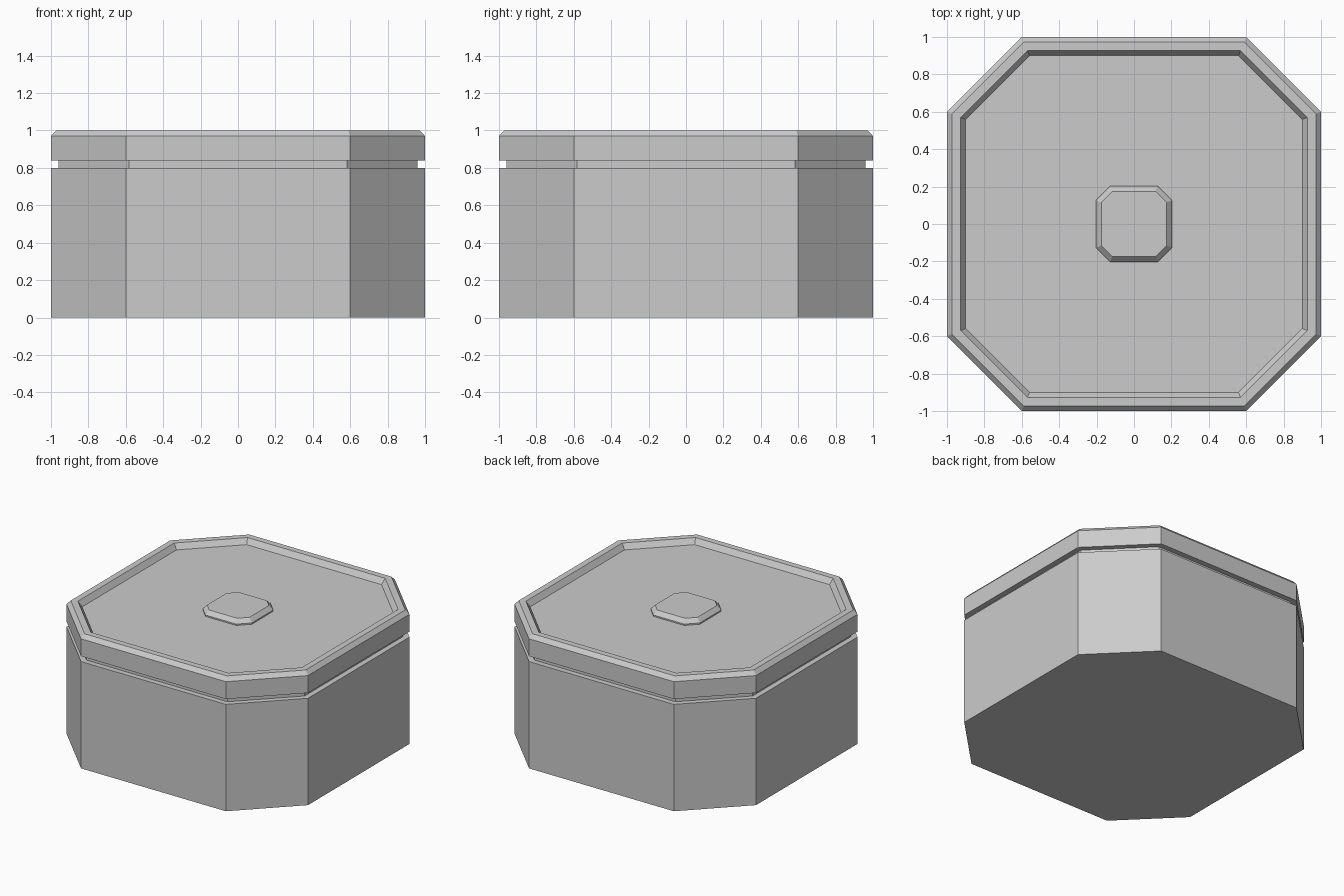
import bpy, bmesh

if "Cube" in bpy.data.objects:
    bpy.data.objects.remove(bpy.data.objects["Cube"])

def octagon(half, flat, inset, z):
    # chamfered square, inset evenly from every side
    h, c = half - inset, flat - inset * 0.4142
    return [(c, -h, z), (h, -c, z), (h, c, z), (c, h, z),
            (-c, h, z), (-h, c, z), (-h, -c, z), (-c, -h, z)]

def loft(name, half, flat, profile):
    # stack octagon rings from (inset, z) pairs and cap both ends
    bm = bmesh.new()
    rings = [[bm.verts.new(p) for p in octagon(half, flat, i, z)] for i, z in profile]
    for a, b in zip(rings, rings[1:]):
        for k in range(8):
            n = (k + 1) % 8
            bm.faces.new((a[k], a[n], b[n], b[k]))
    bm.faces.new(rings[0][::-1])
    bm.faces.new(rings[-1])
    mesh = bpy.data.meshes.new(name)
    bm.to_mesh(mesh)
    bm.free()
    obj = bpy.data.objects.new(name, mesh)
    bpy.context.collection.objects.link(obj)

# box body, groove and lid with recessed top
loft("box_and_lid", 1.0, 0.6, [(0, 0), (0, 0.8), (0.04, 0.8), (0.04, 0.84), (0, 0.84),
                               (0, 0.97), (0.027, 1.0), (0.073, 1.0), (0.1, 0.96)])
# raised knob in the recess
loft("lid_knob", 0.203, 0.127, [(0, 0.955), (0, 0.97), (0.028, 1.0)])
